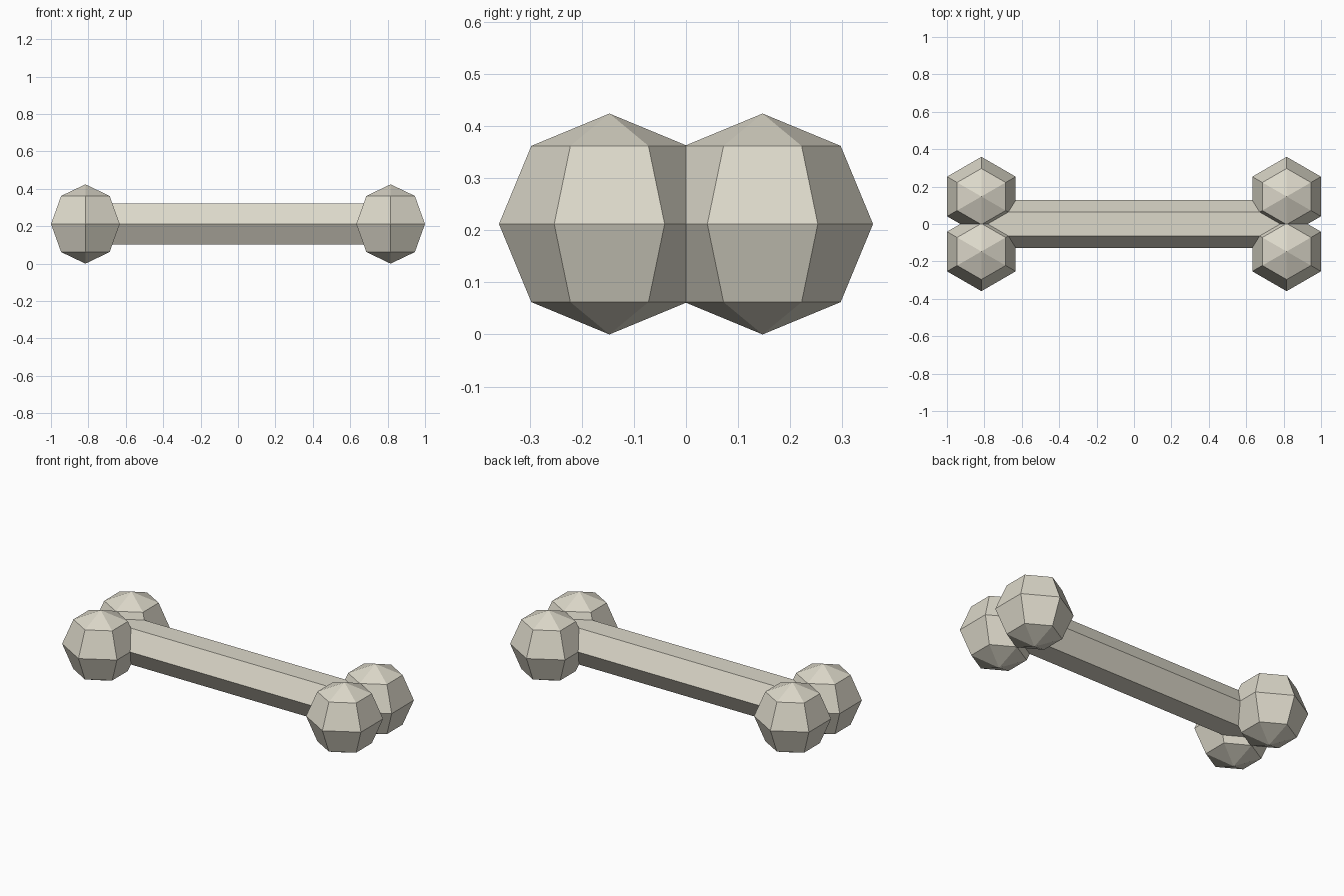
import bpy
import bmesh
from math import pi, sin, cos

cube = bpy.data.objects.get("Cube")
if cube:
    bpy.data.objects.remove(cube, do_unlink=True)

SIDES = 6
KNOB_R = 0.212
KNOB_X, KNOB_Y = 0.816, 0.147
SHAFT_R = 0.127

ivory = bpy.data.materials.new("bone ivory")
ivory.use_nodes = True
color = (0.72, 0.69, 0.59, 1)
ivory.diffuse_color = color
ivory.node_tree.nodes["Principled BSDF"].inputs["Base Color"].default_value = color


def finish(name, bm, location):
    bmesh.ops.recalc_face_normals(bm, faces=bm.faces)
    mesh = bpy.data.meshes.new(name)
    bm.to_mesh(mesh)
    bm.free()
    mesh.materials.append(ivory)
    obj = bpy.data.objects.new(name, mesh)
    obj.location = location
    bpy.context.collection.objects.link(obj)


def hexagon(radius):
    # Corners start on the +y axis
    angles = [pi / 2 + 2 * pi * k / SIDES for k in range(SIDES)]
    return [(radius * cos(a), radius * sin(a)) for a in angles]


def bridge(bm, a, b):
    for i in range(SIDES):
        j = (i + 1) % SIDES
        bm.faces.new((a[i], a[j], b[j], b[i]))


def knob(name, x, y):
    # Six-sided ball with three rings and two poles
    bm = bmesh.new()
    rings = []
    for lat in (-pi / 4, 0, pi / 4):
        z = KNOB_R * sin(lat)
        rings.append([bm.verts.new((px, py, z)) for px, py in hexagon(KNOB_R * cos(lat))])
    for low, high in zip(rings, rings[1:]):
        bridge(bm, low, high)
    for ring, z in ((rings[0], -KNOB_R), (rings[-1], KNOB_R)):
        pole = bm.verts.new((0, 0, z))
        for i in range(SIDES):
            bm.faces.new((ring[i], ring[(i + 1) % SIDES], pole))
    finish(name, bm, (x, y, KNOB_R))


# Shaft: hexagonal bar with a flat top, running between the knob pairs
bm = bmesh.new()
ends = [[bm.verts.new((x, py, pz)) for pz, py in hexagon(SHAFT_R)]
        for x in (-KNOB_X, KNOB_X)]
bridge(bm, *ends)
for end in ends:
    bm.faces.new(end)
finish("shaft", bm, (0, 0, KNOB_R))

# Knobs: a pair at each end
for side, sx in (("left", 1), ("right", -1)):
    for place, sy in (("front", -1), ("back", 1)):
        knob(f"{place}_{side}_knob", sx * KNOB_X, sy * KNOB_Y)
